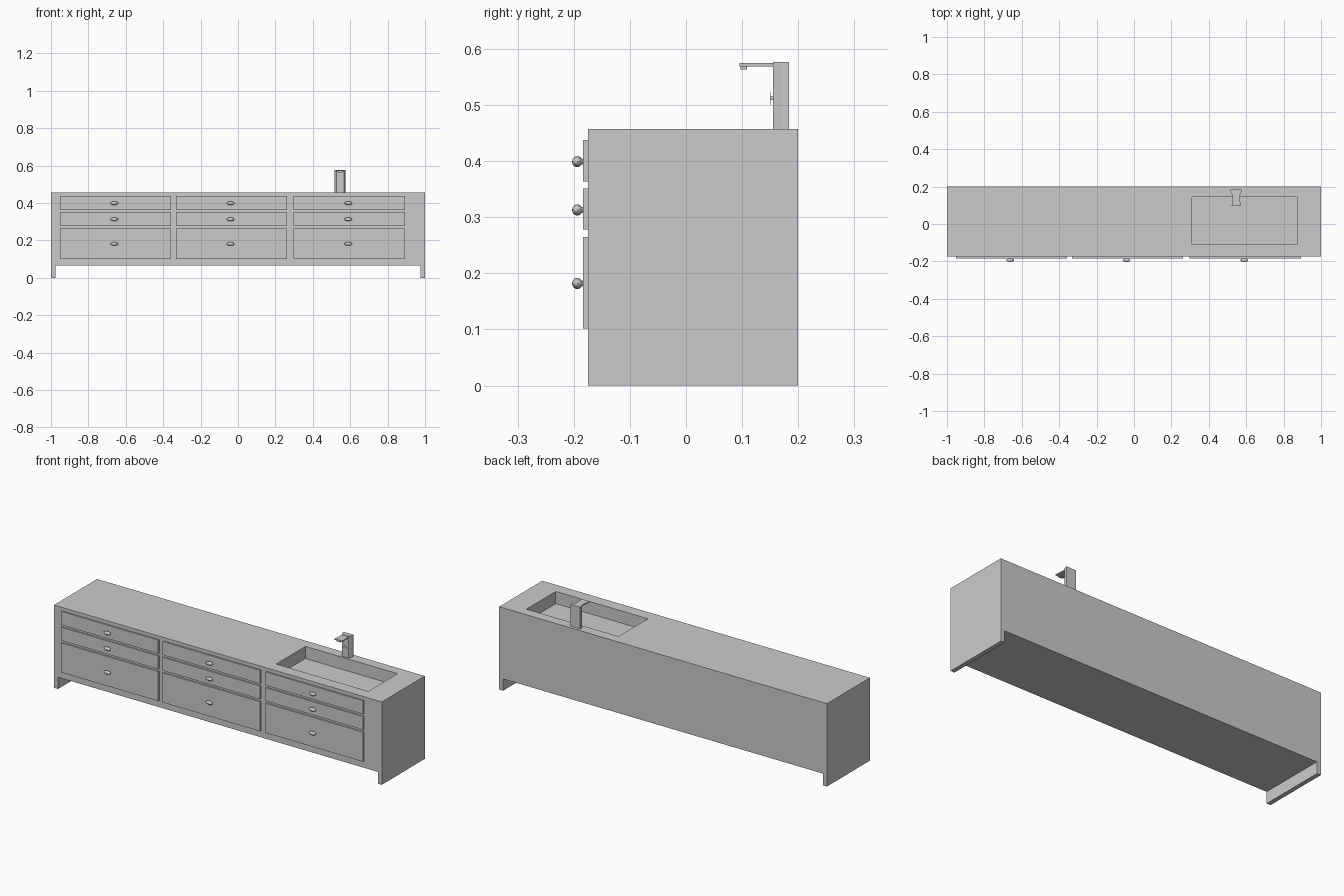
import bpy, bmesh, math

if "Cube" in bpy.data.objects:
    bpy.data.objects.remove(bpy.data.objects["Cube"])


def finish(name, bm):
    bmesh.ops.recalc_face_normals(bm, faces=bm.faces)
    mesh = bpy.data.meshes.new(name)
    bm.to_mesh(mesh)
    bm.free()
    ob = bpy.data.objects.new(name, mesh)
    bpy.context.collection.objects.link(ob)
    return ob


def prism(name, outline, offset):
    """Extrude a flat outline of 3D points by an offset vector."""
    bm = bmesh.new()
    face = bm.faces.new([bm.verts.new(p) for p in outline])
    ext = bmesh.ops.extrude_face_region(bm, geom=[face])
    verts = [v for v in ext["geom"] if isinstance(v, bmesh.types.BMVert)]
    bmesh.ops.translate(bm, verts=verts, vec=offset)
    return finish(name, bm)


def box(name, x0, x1, y0, y1, z0, z1):
    pts = [(x0, y0, z0), (x1, y0, z0), (x1, y1, z0), (x0, y1, z0)]
    return prism(name, pts, (0, 0, z1 - z0))


def select_only(ob):
    bpy.ops.object.select_all(action='DESELECT')
    ob.select_set(True)
    bpy.context.view_layer.objects.active = ob


def knob(name, x, y, z, segments=20):
    """Oval knob: a lathed profile along -y, stretched sideways."""
    profile = [(0.0045, 0.0), (0.0055, 0.002), (0.0085, 0.005), (0.0098, 0.009),
               (0.0094, 0.0125), (0.0076, 0.016), (0.0042, 0.0182)]
    bm = bmesh.new()
    rings = []
    for r, d in profile:
        rings.append([bm.verts.new((x + 2.1 * r * math.cos(a), y - d, z + r * math.sin(a)))
                      for a in (2 * math.pi * i / segments for i in range(segments))])
    for a, b in zip(rings, rings[1:]):
        for i in range(segments):
            j = (i + 1) % segments
            bm.faces.new((a[i], a[j], b[j], b[i]))
    tip = bm.verts.new((x, y - 0.019, z))
    for i in range(segments):
        bm.faces.new((rings[-1][i], rings[-1][(i + 1) % segments], tip))
    bm.faces.new(rings[0])
    ob = finish(name, bm)
    select_only(ob)
    bpy.ops.object.shade_smooth_by_angle(angle=math.radians(40))


FRONT, BACK, TOP = -0.175, 0.2, 0.457

# Cabinet body with side panels reaching the floor
half = [(1, 0), (1, TOP)]
foot = [(0.976, 0.065), (0.976, 0)]
left = [(-x, z) for x, z in reversed(half)]
left_foot = [(-x, z) for x, z in reversed(foot)]
cabinet = prism("cabinet_body",
                [(x, FRONT, z) for x, z in half + left + left_foot + foot],
                (0, BACK - FRONT, 0))

# Basin recess cut into the top
cutter = box("basin_cutter", 0.31, 0.872, -0.11, 0.145, TOP - 0.067, TOP + 0.05)
cutter.hide_render = True
cut = cabinet.modifiers.new("basin", 'BOOLEAN')
cut.operation = 'DIFFERENCE'
cut.solver = 'EXACT'
cut.object = cutter
select_only(cabinet)
bpy.ops.object.modifier_apply(modifier="basin")
bpy.data.objects.remove(cutter)

# Drawer fronts and knobs: (left, right, knob x) by (bottom, top, knob z)
columns = [(-0.952, -0.358, -0.662), (-0.332, 0.263, -0.04), (0.298, 0.893, 0.59)]
rows = [(0.364, 0.438, 0.399), (0.278, 0.351, 0.313), (0.102, 0.265, 0.182)]
DRAWER = -0.184
for c, (x0, x1, kx) in enumerate(columns, 1):
    for r, (z0, z1, kz) in enumerate(rows, 1):
        box(f"drawer_front_{c}_{r}", x0, x1, DRAWER, FRONT, z0, z1)
        knob(f"drawer_knob_{c}_{r}", kx, DRAWER, kz)

# Tap: tapered post, flared spout, nozzle
TX = 0.546
prism("tap_post", [(TX - 0.02, 0.155, TOP), (TX + 0.02, 0.155, TOP),
                   (TX + 0.029, 0.170, TOP), (TX + 0.029, 0.184, TOP),
                   (TX - 0.029, 0.184, TOP), (TX - 0.029, 0.170, TOP)], (0, 0, 0.12))
prism("tap_spout", [(TX - 0.024, 0.095, 0.569), (TX + 0.024, 0.095, 0.569),
                    (TX + 0.019, 0.155, 0.569), (TX - 0.019, 0.155, 0.569)], (0, 0, 0.006))
box("tap_nozzle", TX - 0.012, TX + 0.012, 0.097, 0.109, 0.5635, 0.569)

# Cross handle on the front of the post
HZ = 0.512
box("handle_stem", TX - 0.003, TX + 0.003, 0.151, 0.155, HZ - 0.003, HZ + 0.003)
box("handle_bar_vertical", TX - 0.002, TX + 0.002, 0.1495, 0.151, HZ - 0.012, HZ + 0.012)
box("handle_bar_horizontal", TX - 0.012, TX + 0.012, 0.1495, 0.151, HZ - 0.002, HZ + 0.002)
